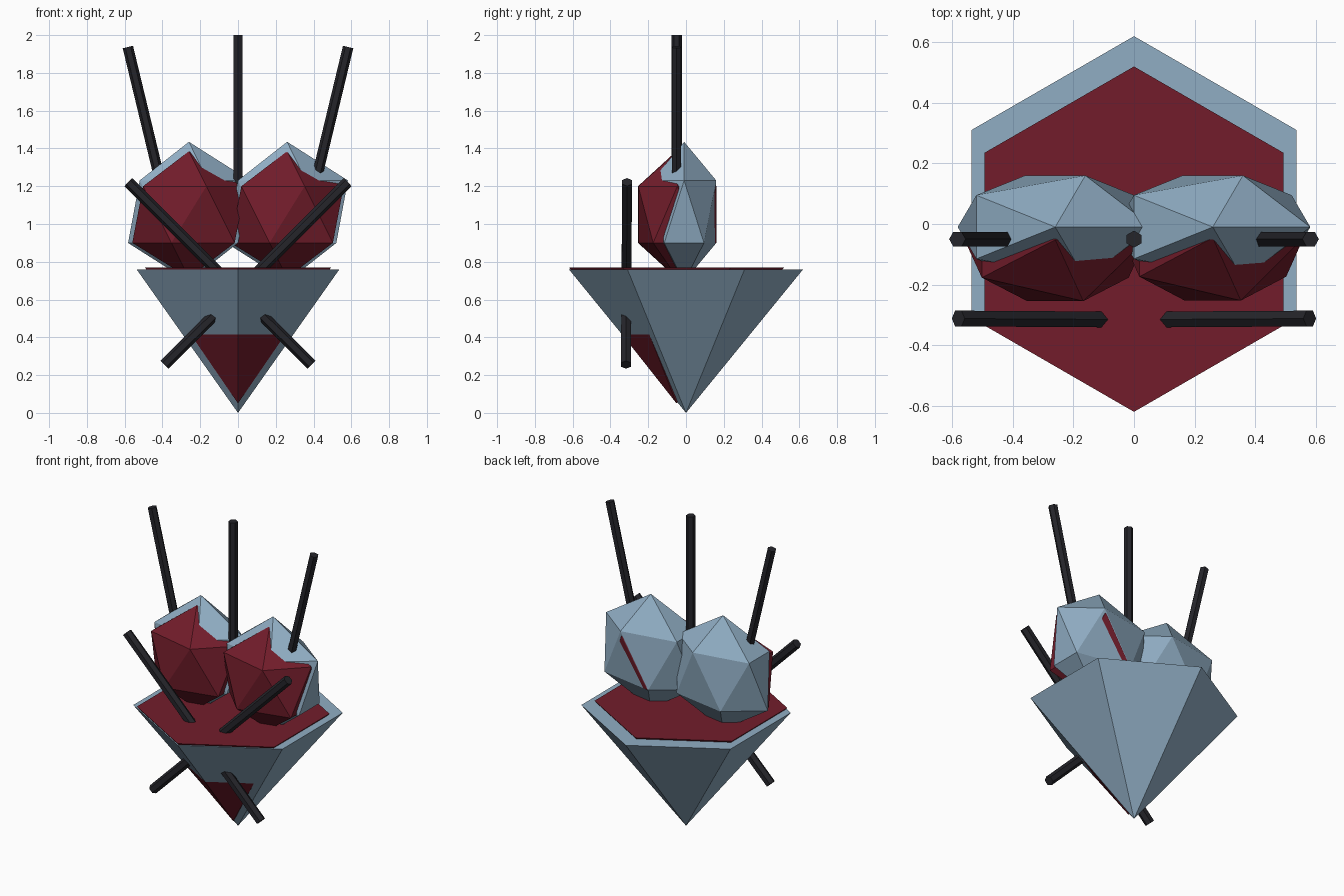
import bpy
from mathutils import Vector

if "Cube" in bpy.data.objects:
    bpy.data.objects.remove(bpy.data.objects["Cube"])


def material(name, rgb):
    m = bpy.data.materials.new(name)
    m.diffuse_color = (*rgb, 1)
    m.use_nodes = True
    m.node_tree.nodes["Principled BSDF"].inputs["Base Color"].default_value = m.diffuse_color
    return m


BLUE = material("pale_blue", (0.28, 0.42, 0.55))
RED = material("dark_red", (0.17, 0.012, 0.024))
BLACK = material("near_black", (0.018, 0.018, 0.023))


def finish(name, mat):
    ob = bpy.context.object
    ob.name = name
    ob.data.materials.append(mat)
    return ob


def hex_cone(name, mat, y, z0, z1, radius):
    # six-sided cone standing on its tip
    bpy.ops.mesh.primitive_cone_add(vertices=6, radius1=0, radius2=radius,
                                    depth=z1 - z0, location=(0, y, (z0 + z1) / 2))
    return finish(name, mat)


def lobe(name, mat, centre, scale):
    bpy.ops.mesh.primitive_ico_sphere_add(subdivisions=1, radius=1, location=centre)
    ob = finish(name, mat)
    ob.scale = scale
    return ob


def rod(name, start, end, radius):
    a, b = Vector(start), Vector(end)
    bpy.ops.mesh.primitive_cylinder_add(vertices=6, radius=radius,
                                        depth=(b - a).length, location=(a + b) / 2)
    ob = finish(name, BLACK)
    ob.rotation_mode = 'QUATERNION'
    ob.rotation_quaternion = (b - a).to_track_quat('Z', 'Y')
    return ob


# Lower half of the heart: outer shell and offset red core
hex_cone("heart_tip_shell", BLUE, 0, 0, 0.76, 0.62)
hex_cone("heart_tip_core", RED, -0.05, 0.05, 0.771, 0.57)

# Upper lobes: same orientation on both sides, red cores pushed forward
for side, x, core_y, core_depth in (("left", -0.26, -0.052, 0.238),
                                    ("right", 0.26, -0.046, 0.243)):
    lobe(side + "_lobe_shell", BLUE, (x, -0.01, 1.065), (0.36, 0.2, 0.37))
    lobe(side + "_lobe_core", RED, (x, core_y, 1.05), (0.335, core_depth, 0.335))

# Rods standing in the top, and long rods crossing through the front
rod("centre_top_rod", (0, -0.05, 1.2), (0, -0.05, 2.0), 0.028)
for side, s in (("left", -1), ("right", 1)):
    rod(side + "_top_rod", (s * 0.42, -0.05, 1.26), (s * 0.583, -0.05, 1.937), 0.028)
    rod(side + "_crossing_rod", (s * 0.58, -0.312, 1.222), (-s * 0.388, -0.318, 0.255), 0.03)
